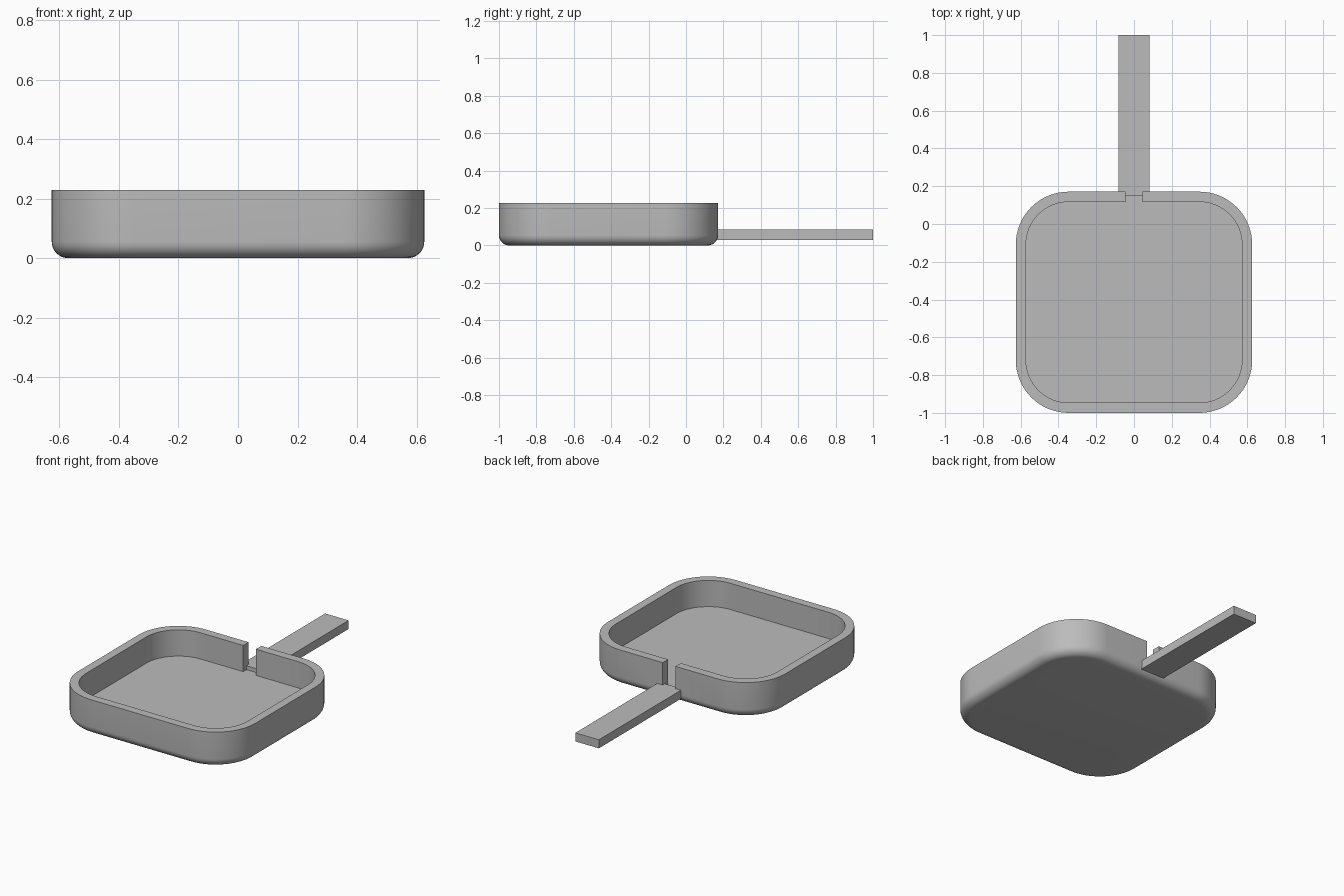
import bpy, bmesh
from math import pi, cos, sin, radians

cube = bpy.data.objects.get("Cube")
if cube:
    bpy.data.objects.remove(cube, do_unlink=True)

HALF_X, FRONT, BACK, HEIGHT = 0.626, -1.0, 0.171, 0.228
CORNER, WALL, FLOOR, FILLET = 0.28, 0.054, 0.06, 0.055
SLOT, HANDLE = 0.045, 0.083

grey = bpy.data.materials.new("plain grey")
grey.use_nodes = True
colour = (0.5, 0.5, 0.5, 1)
grey.diffuse_color = colour
grey.node_tree.nodes["Principled BSDF"].inputs["Base Color"].default_value = colour


def rounded_outline(inset, steps=16):
    """Rounded rectangle, running from the back right corner round to the back left."""
    r, mid = CORNER - inset, (FRONT + BACK) / 2
    cx, cy = HALF_X - CORNER, (BACK - FRONT) / 2 - CORNER
    points = []
    for quarter, (sx, sy) in enumerate([(-1, 1), (-1, -1), (1, -1), (1, 1)]):
        for i in range(steps + 1):
            a = pi / 2 * (quarter + 1 + i / steps)
            points.append((sx * cx + r * cos(a), mid + sy * cy + r * sin(a)))
    return points


def loft(name, layers):
    """Capped solid through matching outlines given as (outline, height)."""
    bm = bmesh.new()
    rings = [[bm.verts.new((x, y, z)) for x, y in outline] for outline, z in layers]
    bm.faces.new(list(reversed(rings[0])))
    bm.faces.new(rings[-1])
    for low, high in zip(rings, rings[1:]):
        for i in range(len(low)):
            j = (i + 1) % len(low)
            bm.faces.new((low[i], low[j], high[j], high[i]))
    bmesh.ops.recalc_face_normals(bm, faces=bm.faces)
    mesh = bpy.data.meshes.new(name)
    bm.to_mesh(mesh)
    bm.free()
    mesh.materials.append(grey)
    obj = bpy.data.objects.new(name, mesh)
    bpy.context.collection.objects.link(obj)
    return obj


# Tray body with a rounded lower edge
layers = []
for i in range(9):
    a = pi / 2 * i / 8
    layers.append((rounded_outline(FILLET * (1 - sin(a))), FILLET * (1 - cos(a))))
layers.append((rounded_outline(0), HEIGHT))
body = loft("tray_body", layers)

# Cavity and back slot, cut as one shape
tongue = [(SLOT, BACK - WALL), (SLOT, BACK + 0.1), (-SLOT, BACK + 0.1), (-SLOT, BACK - WALL)]
outline = rounded_outline(WALL) + tongue
cutter = loft("cavity_cutter", [(outline, FLOOR), (outline, HEIGHT + 0.1)])
cut = body.modifiers.new("cavity", 'BOOLEAN')
cut.operation, cut.solver, cut.object = 'DIFFERENCE', 'EXACT', cutter
bpy.ops.object.select_all(action='DESELECT')
bpy.context.view_layer.objects.active = body
body.select_set(True)
bpy.ops.object.modifier_apply(modifier=cut.name)
bpy.data.objects.remove(cutter, do_unlink=True)
bpy.ops.object.shade_smooth_by_angle(angle=radians(30))

# Flat handle, its inner end showing in the slot
bar = [(-HANDLE, 0.15), (HANDLE, 0.15), (HANDLE, 1), (-HANDLE, 1)]
loft("handle", [(bar, 0.03), (bar, 0.085)])
